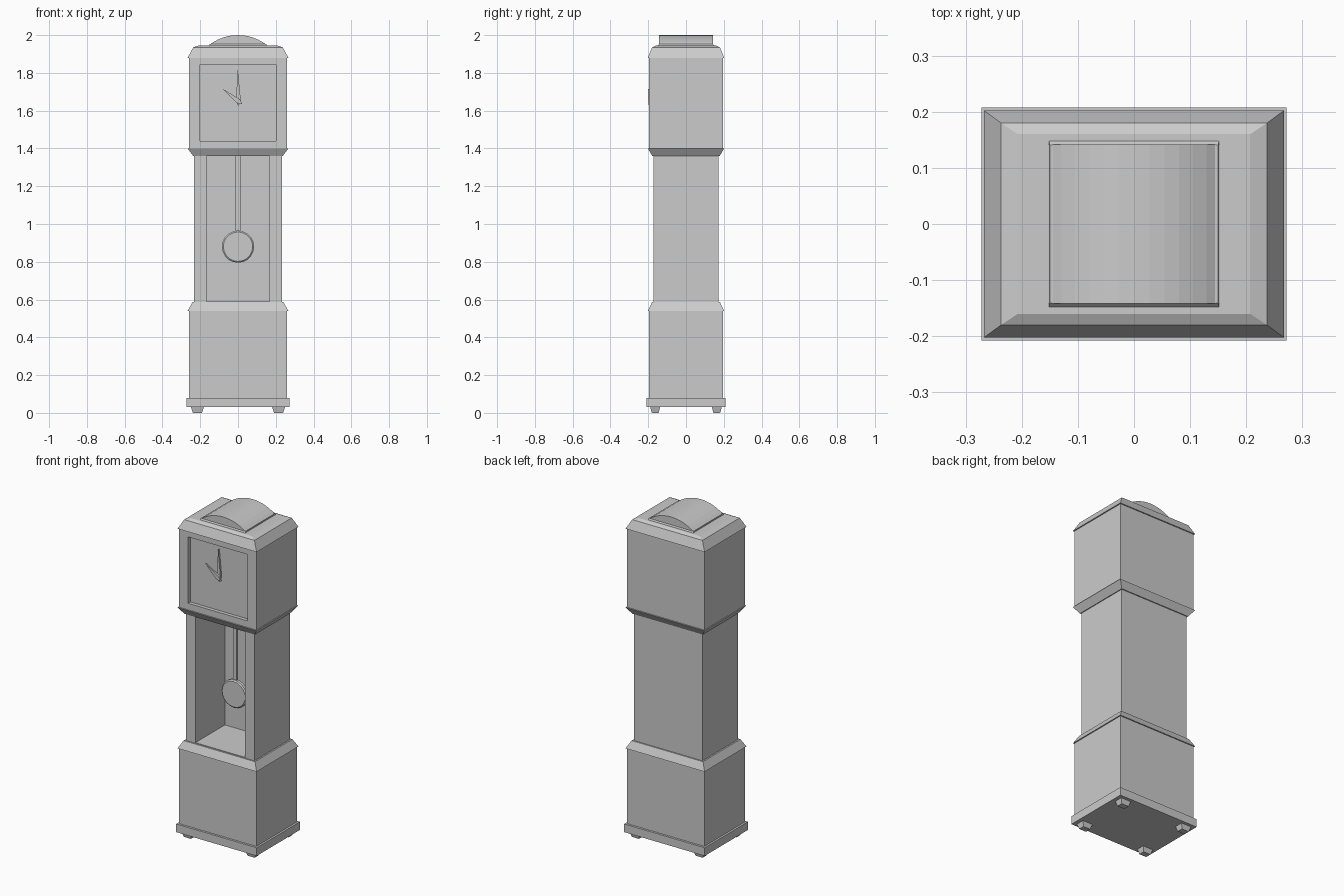
import bpy, bmesh
from math import sin, cos, pi, atan2, sqrt

if "Cube" in bpy.data.objects:
    bpy.data.objects.remove(bpy.data.objects["Cube"])


def loft(name, rings):
    """Skin a list of equal-length point rings and cap both ends."""
    bm = bmesh.new()
    vs = [[bm.verts.new(p) for p in r] for r in rings]
    n = len(rings[0])
    for a, b in zip(vs, vs[1:]):
        for i in range(n):
            j = (i + 1) % n
            bm.faces.new((a[i], a[j], b[j], b[i]))
    bm.faces.new(vs[0])
    bm.faces.new(vs[-1])
    bmesh.ops.recalc_face_normals(bm, faces=bm.faces)
    me = bpy.data.meshes.new(name)
    bm.to_mesh(me)
    bm.free()
    ob = bpy.data.objects.new(name, me)
    bpy.context.collection.objects.link(ob)
    return ob


def flat(hx, hy, z, cx=0, cy=0):
    """Horizontal rectangle."""
    return [(cx + sx * hx, cy + sy * hy, z)
            for sx, sy in ((-1, -1), (1, -1), (1, 1), (-1, 1))]


def upright(hx, z0, z1, y):
    """Rectangle facing the front."""
    return [(-hx, y, z0), (hx, y, z0), (hx, y, z1), (-hx, y, z1)]


def stack(name, levels, cx=0, cy=0):
    return loft(name, [flat(hx, hy, z, cx, cy) for hx, hy, z in levels])


def niche_box(name, hx, hy, z0, z1, opening, y_in):
    """Box with a rectangular niche sunk into its front."""
    return loft(name, [upright(hx, z0, z1, hy), upright(hx, z0, z1, -hy),
                       upright(*opening, -hy), upright(*opening, y_in)])


# Feet and base
for sx, side in ((-1, "left"), (1, "right")):
    for sy, end in ((-1, "front"), (1, "back")):
        stack(f"foot_{end}_{side}", [(.024, .018, 0), (.034, .026, .03)],
              sx * .215, sy * .163)
stack("plinth", [(.272, .208, .03), (.272, .208, .08)])
stack("base_case", [(.26, .195, .08), (.26, .195, .54)])
stack("base_moulding", [(.267, .202, .54), (.241, .18, .586)])

# Trunk with open niche
niche_box("trunk_case", .232, .172, .57, 1.375, (.167, .59, 1.36), .112)
stack("hood_lower_moulding", [(.237, .178, 1.36), (.267, .202, 1.40)])

# Hood with recessed dial
niche_box("hood_case", .26, .195, 1.40, 1.88, (.2, 1.44, 1.845), -.173)
stack("cornice", [(.267, .202, 1.88), (.237, .18, 1.935), (.207, .16, 1.945)])

# Arched crown: circular segment with a slightly flared foot
w, z0, h = .152, 1.948, .052
r = (w * w + h * h) / (2 * h)
half = atan2(w, r - h)
arc = [(r * sin(half * (1 - i / 6)), z0 + h - r + r * cos(half * (1 - i / 6)))
       for i in range(13)]
loft("crown_arch", [[(x, y, z) for x, z in arc] for y in (-.142, .142)])
stack("crown_foot", [(.152, .15, 1.943), (.15, .141, 1.953)])

# Pendulum
stack("pendulum_rod", [(.012, .006, .94), (.012, .006, 1.362)], 0, -.025)
bob = [(.078, -.042), (.085, -.036), (.085, -.018), (.078, -.012)]
loft("pendulum_bob", [[(rad * cos(2 * pi * i / 20), y, .88 + rad * sin(2 * pi * i / 20))
                       for i in range(20)] for rad, y in bob])


# Kite-shaped clock hands
def hand(name, dx, dz, y0, y1, px=.002, pz=1.65):
    n = sqrt(dx * dx + dz * dz)
    ux, uz = dx / n, dz / n
    kite = [(px + dx, pz + dz), (px - uz * .013, pz + ux * .013),
            (px - ux * .026, pz - uz * .026), (px + uz * .013, pz - ux * .013)]
    loft(name, [[(x, y, z) for x, z in kite] for y in (y0, y1)])


hand("minute_hand", -.003, .17, -.19, -.178)
hand("hour_hand", -.082, .065, -.2, -.19)
stack("hand_pivot", [(.006, .014, 1.644), (.006, .014, 1.656)], .002, -.182)
